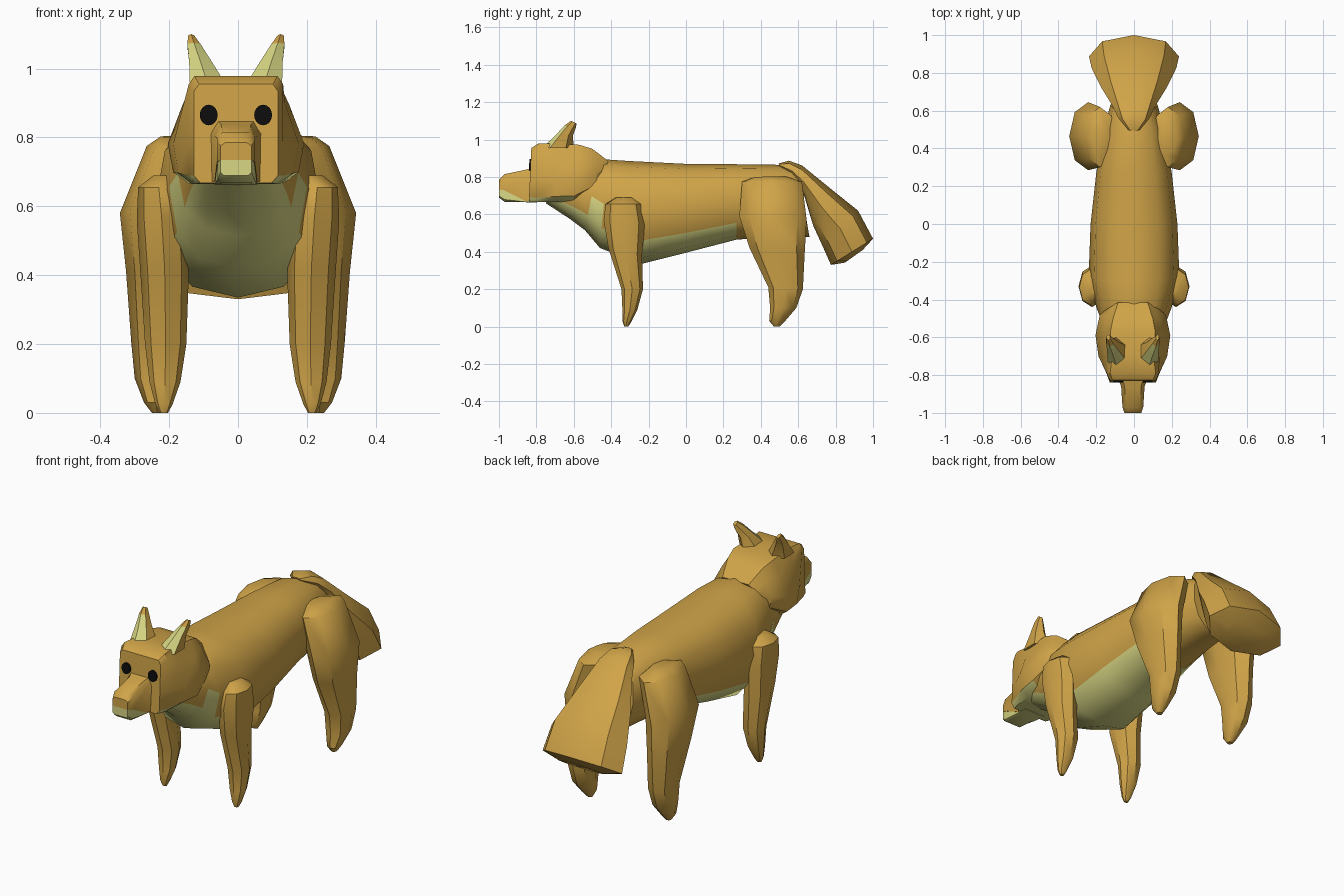
import bpy, bmesh, math
from mathutils import Vector


def material(name, rgb):
    m = bpy.data.materials.new(name)
    m.diffuse_color = (*rgb, 1)
    return m


FUR = material("golden fur", (0.63, 0.37, 0.065))
PALE = material("pale underside", (0.69, 0.68, 0.23))
BLACK = material("black", (0.004, 0.004, 0.004))


def oval(n, power=1.0):
    """Closed section of (side, along) factors, starting at the first end point."""
    def soft(v):
        return math.copysign(abs(v) ** power, v) if abs(v) > 1e-6 else 0.0
    return [(soft(math.sin(2 * math.pi * i / n)), soft(math.cos(2 * math.pi * i / n)))
            for i in range(n)]


def mirrored(half):
    """Close a half section whose first and last points lie on the centre line."""
    return half + [(-u, v) for u, v in half[-2:0:-1]]


def finish(name, bm, mats, angle=40):
    bmesh.ops.recalc_face_normals(bm, faces=bm.faces)
    me = bpy.data.meshes.new(name)
    bm.to_mesh(me)
    bm.free()
    ob = bpy.data.objects.new(name, me)
    bpy.context.collection.objects.link(ob)
    for m in mats:
        me.materials.append(m)
    bpy.ops.object.select_all(action='DESELECT')
    ob.select_set(True)
    bpy.context.view_layer.objects.active = ob
    bpy.ops.object.shade_smooth_by_angle(angle=math.radians(angle))
    return ob


def loft(name, rings, section, mats=(FUR,), pale=None, angle=40):
    """Skin rings of (end a (y, z), end b (y, z), half width, centre x[, own section])."""
    bm = bmesh.new()
    loops = []
    for a, b, hw, cx, *own in rings:
        pa, pb = Vector((cx, *a)), Vector((cx, *b))
        mid, half = (pa + pb) / 2, (pa - pb) / 2
        loops.append([bm.verts.new(mid + half * v + Vector((hw * u, 0, 0)))
                      for u, v in (own[0] if own else section)])
    n = len(section)
    for r, s in zip(loops, loops[1:]):
        for i in range(n):
            j = (i + 1) % n
            bm.faces.new((r[i], r[j], s[j], s[i]))
    bm.faces.new(loops[0])
    bm.faces.new(loops[-1])
    bmesh.ops.recalc_face_normals(bm, faces=bm.faces)
    if pale:
        for f in bm.faces:
            f.material_index = int(pale(f.calc_center_median(), f.normal))
    return finish(name, bm, mats, angle)


# body: chest under the head, deep ribs, narrow rump; pale chest and belly
loft("body", [
    ((-0.60, 0.82), (-0.75, 0.66), 0.13, 0),
    ((-0.52, 0.86), (-0.62, 0.575), 0.16, 0),
    ((-0.47, 0.88), (-0.54, 0.515), 0.175, 0),
    ((-0.42, 0.893), (-0.46, 0.42), 0.20, 0),
    ((-0.30, 0.885), (-0.24, 0.335), 0.24, 0),
    ((0.00, 0.87), (0.00, 0.395), 0.23, 0),
    ((0.27, 0.868), (0.27, 0.465), 0.20, 0),
    ((0.50, 0.865), (0.50, 0.48), 0.16, 0),
    ((0.60, 0.83), (0.66, 0.48), 0.125, 0)],
    oval(12, 0.85), (FUR, PALE),
    lambda c, n: c.y < 0.2 and (n.z < -0.4 or (n.y < -0.4 and c.z < 0.72)))

# head: wide cheeks behind a boxy face
HX = -0.006
cheeks = mirrored([(0, 1), (0.6, 1), (0.78, 0.5), (1, -0.25), (0.92, -0.8), (0.7, -1), (0, -1)])
boxy = mirrored([(0, 1), (0.88, 1), (1, 0.85), (1, -0.25), (1, -0.85), (0.85, -1), (0, -1)])
loft("head", [
    ((-0.415, 0.885), (-0.46, 0.79), 0.13, HX),
    ((-0.50, 0.95), (-0.47, 0.74), 0.175, HX),
    ((-0.57, 0.972), (-0.60, 0.668), 0.198, HX),
    ((-0.70, 0.978), (-0.70, 0.665), 0.182, HX),
    ((-0.79, 0.978), (-0.80, 0.665), 0.137, HX, boxy),
    ((-0.827, 0.955), (-0.84, 0.668), 0.122, HX, boxy)],
    cheeks, (FUR, PALE), lambda c, n: n.z < -0.6 and c.z < 0.7)

# snout with a pale wedge jaw
box_section = mirrored([(0, 1), (0.7, 1), (1, 0.6), (1, -1), (0, -1)])
loft("snout", [
    ((-0.80, 0.855), (-0.80, 0.67), 0.085, HX),
    ((-0.86, 0.838), (-0.86, 0.672), 0.062, HX),
    ((-0.97, 0.815), (-0.97, 0.728), 0.055, HX),
    ((-1.00, 0.785), (-1.00, 0.735), 0.045, HX)], box_section)
loft("jaw", [
    ((-0.80, 0.668), (-0.80, 0.662), 0.062, HX),
    ((-0.86, 0.674), (-0.86, 0.665), 0.06, HX),
    ((-0.97, 0.729), (-0.97, 0.667), 0.053, HX),
    ((-1.00, 0.736), (-1.00, 0.69), 0.045, HX)],
    mirrored([(0, 1), (1, 1), (1, -0.6), (0.8, -1), (0, -1)]), (PALE,))

# tail: slim root swelling to a bushy blunt end
loft("tail", [
    ((0.495, 0.872), (0.50, 0.855), 0.03, 0),
    ((0.55, 0.887), (0.58, 0.78), 0.085, 0),
    ((0.62, 0.862), (0.635, 0.69), 0.115, 0),
    ((0.77, 0.74), (0.68, 0.54), 0.175, 0),
    ((0.92, 0.62), (0.735, 0.42), 0.225, 0),
    ((1.00, 0.47), (0.775, 0.33), 0.238, 0),
    ((0.945, 0.41), (0.85, 0.342), 0.13, 0)],
    oval(8), angle=35)

for side, label in ((-1, "left"), (1, "right")):
    # front leg
    loft("front_leg_" + label, [(a, b, w, side * x) for a, b, w, x in [
        ((-0.375, 0.69), (-0.285, 0.69), 0.03, 0.215),
        ((-0.43, 0.655), (-0.24, 0.655), 0.06, 0.23),
        ((-0.44, 0.57), (-0.22, 0.55), 0.072, 0.222),
        ((-0.415, 0.42), (-0.235, 0.38), 0.07, 0.213),
        ((-0.345, 0.20), (-0.23, 0.20), 0.06, 0.21),
        ((-0.34, 0.09), (-0.26, 0.09), 0.045, 0.212),
        ((-0.34, 0.03), (-0.295, 0.02), 0.025, 0.215),
        ((-0.33, 0.0), (-0.31, 0.0), 0.012, 0.215)]], oval(8))

    # hind leg with a broad thigh
    loft("hind_leg_" + label, [(a, b, w, side * x) for a, b, w, x in [
        ((0.37, 0.80), (0.53, 0.805), 0.05, 0.175),
        ((0.30, 0.775), (0.62, 0.775), 0.085, 0.18),
        ((0.285, 0.59), (0.645, 0.57), 0.10, 0.243),
        ((0.34, 0.42), (0.635, 0.40), 0.085, 0.24),
        ((0.44, 0.21), (0.625, 0.20), 0.07, 0.24),
        ((0.45, 0.10), (0.59, 0.10), 0.06, 0.24),
        ((0.445, 0.03), (0.53, 0.03), 0.035, 0.238),
        ((0.47, 0.0), (0.50, 0.0), 0.015, 0.235)]], oval(8))

    # ear, pale on the front
    loft("ear_" + label, [(a, b, w, HX + side * x) for a, b, w, x in [
        ((-0.77, 0.955), (-0.60, 0.955), 0.06, 0.082),
        ((-0.70, 1.02), (-0.605, 1.02), 0.038, 0.103),
        ((-0.65, 1.075), (-0.59, 1.06), 0.022, 0.122),
        ((-0.615, 1.10), (-0.585, 1.085), 0.010, 0.130)]],
        oval(6), (FUR, PALE), lambda c, n: n.y < -0.3 and c.z < 1.07)

    # eye: thin disc on the face
    bm = bmesh.new()
    bmesh.ops.create_cone(bm, cap_ends=True, segments=16, radius1=1, radius2=1, depth=1)
    for v in bm.verts:
        x, y, z = v.co
        v.co = (HX + side * 0.079 + 0.026 * x,
                -0.834 + 0.009 * z + 0.0013 * y, 0.865 + 0.03 * y)
    finish("eye_" + label, bm, (BLACK,))
